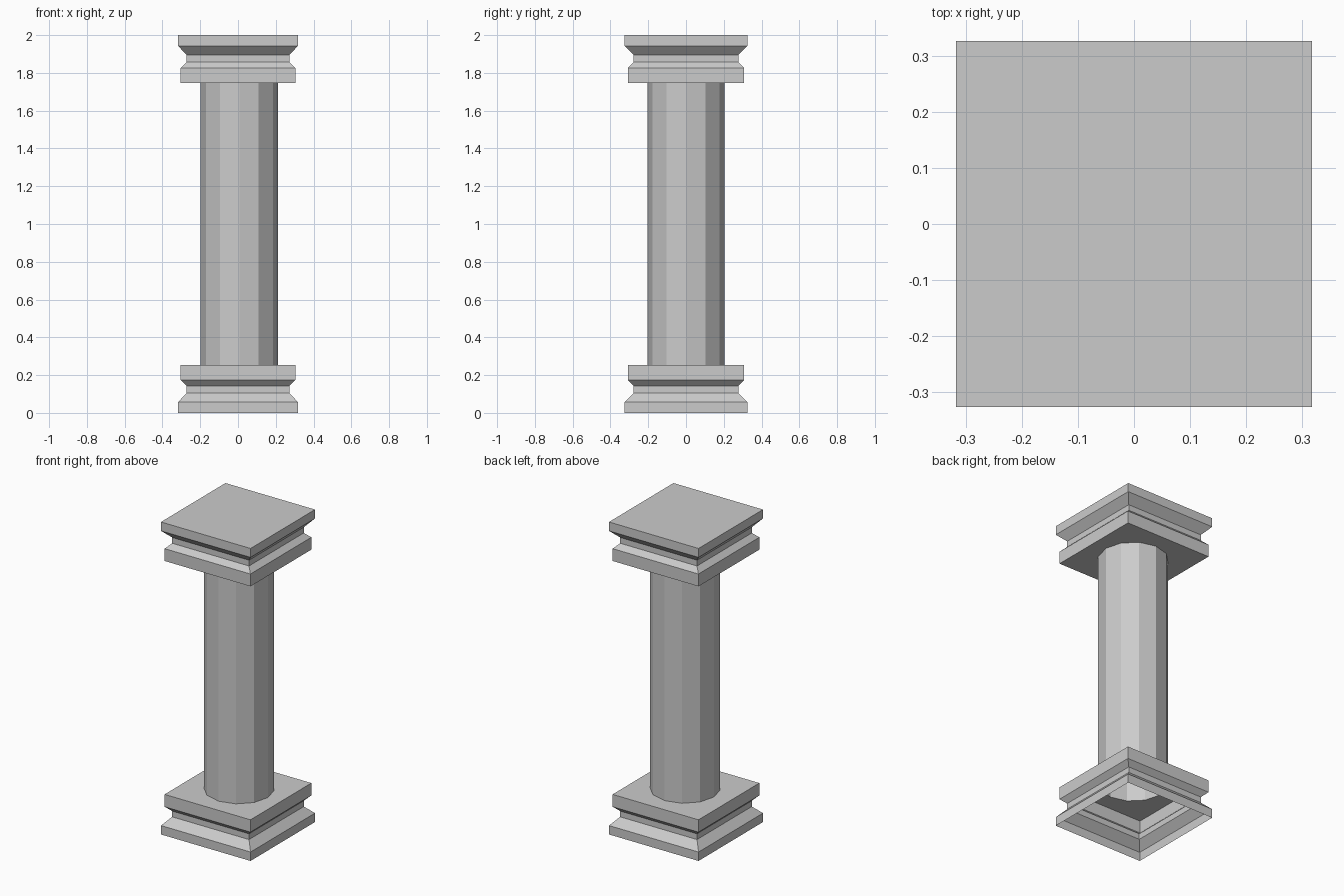
import bpy, bmesh
from math import cos, sin, pi

if "Cube" in bpy.data.objects:
    bpy.data.objects.remove(bpy.data.objects["Cube"])

COL_X, COL_R, SIDES = 0.007, 0.205, 12
BASE_TOP = 0.253

# Moulding rings from the outer end towards the shaft: half x, half y, height
RINGS = [(0.317, 0.326, 0.0), (0.317, 0.326, 0.057),
         (0.272, 0.277, 0.106), (0.272, 0.277, 0.143),
         (0.304, 0.308, 0.174), (0.304, 0.308, BASE_TOP)]


def loop(bm, points):
    return [bm.verts.new(p) for p in points]


def bridge(bm, a, b):
    n = len(a)
    for i in range(n):
        j = (i + 1) % n
        bm.faces.new((a[i], a[j], b[j], b[i]))


def rect(hx, hy, z):
    return [(-hx, -hy, z), (hx, -hy, z), (hx, hy, z), (-hx, hy, z)]


def circle(z):
    return [(COL_X + COL_R * cos(2 * pi * i / SIDES),
             COL_R * sin(2 * pi * i / SIDES), z) for i in range(SIDES)]


def finish(bm, name):
    bmesh.ops.recalc_face_normals(bm, faces=bm.faces[:])
    mesh = bpy.data.meshes.new(name)
    bm.to_mesh(mesh)
    bm.free()
    obj = bpy.data.objects.new(name, mesh)
    bpy.context.collection.objects.link(obj)


def moulding(name, top):
    """Stepped square shell; the top one is flipped and closed by a slab face."""
    bm = bmesh.new()
    loops = [loop(bm, rect(hx, hy, 2 - z if top else z)) for hx, hy, z in RINGS]
    for a, b in zip(loops, loops[1:]):
        bridge(bm, a, b)
    if top:
        bm.faces.new(loops[0])
    # Flat face next to the shaft, with an opening for the shaft:
    # each square corner serves a quarter of the circle
    rim = loop(bm, circle(2 - BASE_TOP if top else BASE_TOP))
    sq = loops[-1]
    q = SIDES // 4
    corners = [sq[2], sq[3], sq[0], sq[1]]
    for k in range(4):
        arc = [rim[(k * q + i) % SIDES] for i in range(q + 1)]
        for a, b in zip(arc, arc[1:]):
            bm.faces.new((a, b, corners[k]))
        bm.faces.new((arc[-1], corners[(k + 1) % 4], corners[k]))
    finish(bm, name)


# Base (open underneath) and capital
moulding("base", False)
moulding("capital", True)

# Twelve-sided hollow shaft
bm = bmesh.new()
bridge(bm, loop(bm, circle(BASE_TOP)), loop(bm, circle(2 - BASE_TOP)))
finish(bm, "shaft")
